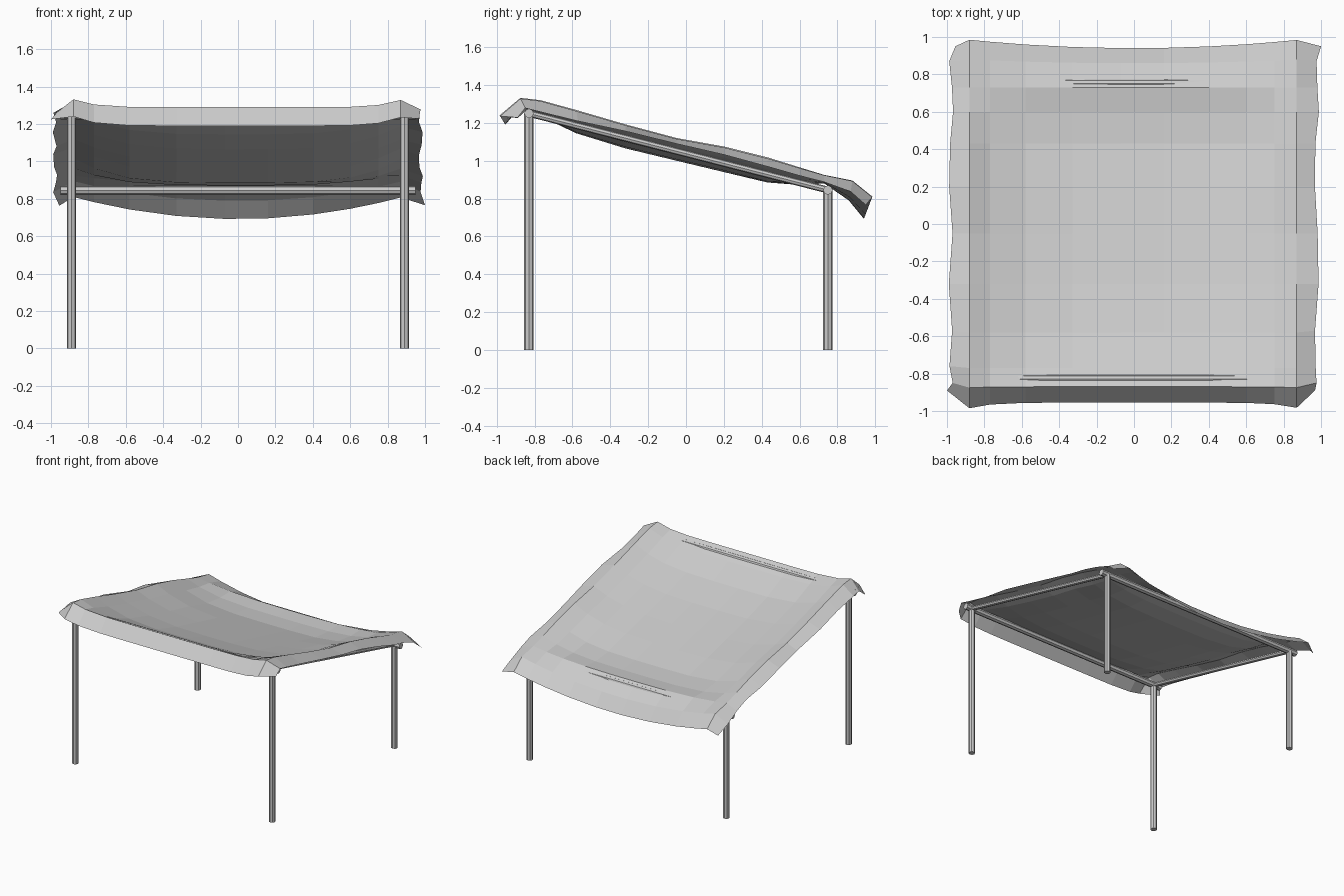
import bpy, bmesh, random
from mathutils import Vector

if "Cube" in bpy.data.objects:
    bpy.data.objects.remove(bpy.data.objects["Cube"])

random.seed(4)


def tube(name, a, b, radius, sides=8):
    """Straight faceted pole between two points."""
    a, b = Vector(a), Vector(b)
    bpy.ops.mesh.primitive_cylinder_add(vertices=sides, radius=radius,
                                        depth=(b - a).length, location=(a + b) / 2)
    ob = bpy.context.object
    ob.name = name
    ob.rotation_euler = (b - a).to_track_quat('Z', 'Y').to_euler()
    return ob


FRONT_Y, FRONT_Z = -0.83, 1.25
BACK_Y, BACK_Z = 0.75, 0.845
POST_X = 0.89

# Posts and sloping side rails, left and right
for side, s in (("left", -1), ("right", 1)):
    x = s * POST_X
    tube(f"front_post_{side}", (x, FRONT_Y, 0), (x, FRONT_Y, FRONT_Z), 0.025)
    tube(f"back_post_{side}", (x, BACK_Y, 0), (x, BACK_Y, BACK_Z), 0.025)
    tube(f"side_rail_{side}", (x, FRONT_Y, FRONT_Z), (x, BACK_Y, BACK_Z), 0.018)

# Cross beams
tube("front_beam", (-0.95, FRONT_Y, FRONT_Z), (0.95, FRONT_Y, FRONT_Z), 0.025)
tube("back_beam", (-0.95, BACK_Y, BACK_Z), (0.95, BACK_Y, BACK_Z), 0.025)

# Canopy rows, front to back:
# y middle, y at rail, y at hem, z middle, z at rail, z at hem, sag flatness
ROWS = [
    (-0.955, -0.985, -0.89, 1.190, 1.240, 1.230, 8),
    (-0.870, -0.875, -0.85, 1.290, 1.332, 1.270, 8),
    (-0.770, -0.770, -0.76, 1.235, 1.320, 1.255, 5),
    (-0.580, -0.580, -0.57, 1.145, 1.268, 1.215, 4),
    (-0.320, -0.320, -0.32, 1.065, 1.192, 1.150, 3.5),
    (-0.050, -0.050, -0.05, 1.000, 1.120, 1.085, 3.5),
    (0.200, 0.200, 0.20, 0.940, 1.075, 1.030, 3.5),
    (0.430, 0.430, 0.43, 0.885, 1.018, 0.970, 4),
    (0.600, 0.600, 0.60, 0.872, 0.965, 0.920, 4),
    (0.730, 0.730, 0.73, 0.880, 0.925, 0.880, 3),
    (0.860, 0.880, 0.87, 0.790, 0.895, 0.835, 2.2),
    (0.940, 0.985, 0.95, 0.692, 0.810, 0.770, 2),
]
COLS = [-0.98, -0.88, -0.77, -0.58, -0.33, -0.07, 0.16, 0.40, 0.60, 0.75, 0.87, 0.98]

# Sagging cloth canopy with drooping hems
bm = bmesh.new()
grid = []
last = len(COLS) - 1
for j, (ym, yr, yh, zm, zr, zh, power) in enumerate(ROWS):
    row = []
    for i, x in enumerate(COLS):
        if i in (0, last):
            out = 0.02 if (i, j) in ((0, 0), (last, len(ROWS) - 1)) else random.uniform(-0.015, 0.012)
            if (i, j) == (0, len(ROWS) - 1):
                out = -0.025
            p = (x + (out if x > 0 else -out), yh, zh + random.uniform(-0.01, 0.01))
        else:
            w = max(0.0, 1 - (abs(x) / 0.88) ** power)
            p = (x, yr + (ym - yr) * w, zr + (zm - zr) * w)
        row.append(bm.verts.new(p))
    grid.append(row)
for a, b in zip(grid, grid[1:]):
    for i in range(last):
        bm.faces.new((a[i], a[i + 1], b[i + 1], b[i]))
mesh = bpy.data.meshes.new("canopy")
bm.to_mesh(mesh)
bm.free()
canopy = bpy.data.objects.new("canopy", mesh)
bpy.context.collection.objects.link(canopy)
